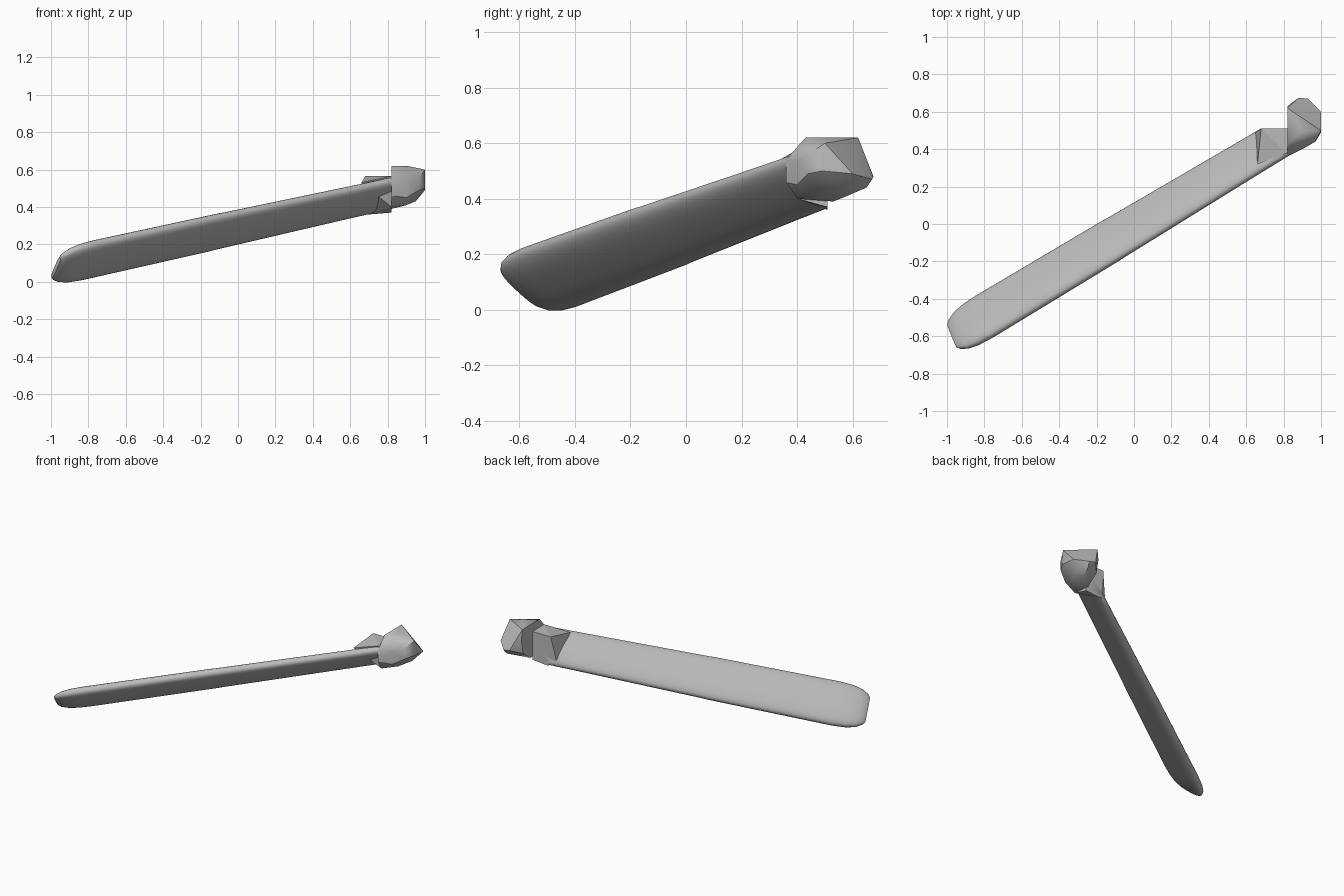
import bpy, bmesh, math
from mathutils import Vector

cube = bpy.data.objects.get("Cube")
if cube:
    bpy.data.objects.remove(cube)

# One grey finish for every part
grey = bpy.data.materials.new("plain_grey")
grey.use_nodes = True
grey.diffuse_color = (0.5, 0.5, 0.5, 1)
grey.node_tree.nodes["Principled BSDF"].inputs["Base Color"].default_value = (0.5, 0.5, 0.5, 1)

ALONG = Vector((0.843, 0.506, 0.186)).normalized()    # length of the arm
ACROSS = Vector((-0.283, 0.708, -0.648))
ACROSS = (ACROSS - ACROSS.dot(ALONG) * ALONG).normalized()
OUT = ALONG.cross(ACROSS)                             # normal of the broad face
CENTRE = Vector((0, -0.015, 0.2925))


def finish(name, bm, angle):
    bmesh.ops.recalc_face_normals(bm, faces=bm.faces)
    mesh = bpy.data.meshes.new(name)
    bm.to_mesh(mesh)
    bm.free()
    mesh.materials.append(grey)
    obj = bpy.data.objects.new(name, mesh)
    bpy.context.collection.objects.link(obj)
    bpy.ops.object.select_all(action="DESELECT")
    obj.select_set(True)
    bpy.context.view_layer.objects.active = obj
    bpy.ops.object.shade_smooth_by_angle(angle=math.radians(angle))
    return obj


def hull(name, points, angle):
    bm = bmesh.new()
    for p in points:
        bm.verts.new(p)
    result = bmesh.ops.convex_hull(bm, input=bm.verts)
    spare = {g for g in result["geom_interior"] if isinstance(g, bmesh.types.BMVert)}
    bmesh.ops.delete(bm, geom=list(spare), context="VERTS")
    return finish(name, bm, angle)


def power(value, exponent):
    return math.copysign(abs(value) ** exponent, value)


# Long flattened arm: (position, width, thickness) stations with a rounded tip
stations = [(-1.155, 0.085, 0.012), (-1.14, 0.105, 0.024), (-1.10, 0.13, 0.034),
            (-1.04, 0.145, 0.041), (-0.95, 0.151, 0.043), (-0.15, 0.145, 0.042),
            (-0.11, 0.143, 0.041), (0.7, 0.129, 0.039), (1.0, 0.125, 0.039)]
SIDES = 28
bm = bmesh.new()
rings = []
for t, width, thick in stations:
    ring = []
    for i in range(SIDES):
        a = math.tau * i / SIDES
        ring.append(bm.verts.new(CENTRE + ALONG * t
                                 + ACROSS * width * power(math.cos(a), 0.8)
                                 + OUT * thick * power(math.sin(a), 0.8)))
    rings.append(ring)
for low, high in zip(rings, rings[1:]):
    for i in range(SIDES):
        j = (i + 1) % SIDES
        bm.faces.new((low[i], low[j], high[j], high[i]))
bm.faces.new(rings[0])
bm.faces.new(rings[-1])
# Flat cut where the arm meets the back of the block
cut = bmesh.ops.bisect_plane(bm, geom=bm.verts[:] + bm.edges[:] + bm.faces[:],
                             plane_co=(0, 0.51, 0), plane_no=(0, 1, 0), clear_outer=True)
bmesh.ops.holes_fill(bm, edges=[e for e in bm.edges if e.is_boundary])
finish("arm", bm, 40)

# Faceted block on the broad face
hull("hinge_block", [
    (0.65, 0.49, 0.40), (0.68, 0.51, 0.565), (0.82, 0.51, 0.565),
    (0.82, 0.51, 0.37), (0.70, 0.51, 0.36), (0.66, 0.32, 0.53),
    (0.82, 0.38, 0.565), (0.82, 0.40, 0.40)], 10)

# Stepped end with a flat inner wall and a rounded outer end
hull("hooked_end", [
    (0.82, 0.36, 0.54), (0.82, 0.43, 0.62), (0.82, 0.62, 0.62), (0.82, 0.63, 0.54),
    (0.82, 0.61, 0.45), (0.82, 0.53, 0.39), (0.82, 0.40, 0.40), (0.82, 0.36, 0.46),
    (0.90, 0.50, 0.62), (0.90, 0.40, 0.54), (0.90, 0.40, 0.45), (0.90, 0.47, 0.41),
    (0.90, 0.58, 0.41), (0.95, 0.55, 0.43), (0.88, 0.675, 0.48), (0.93, 0.67, 0.47),
    (0.92, 0.65, 0.44), (1.00, 0.60, 0.49), (1.00, 0.50, 0.60), (1.00, 0.49, 0.50),
    (0.97, 0.44, 0.56), (0.97, 0.44, 0.49)], 30)
